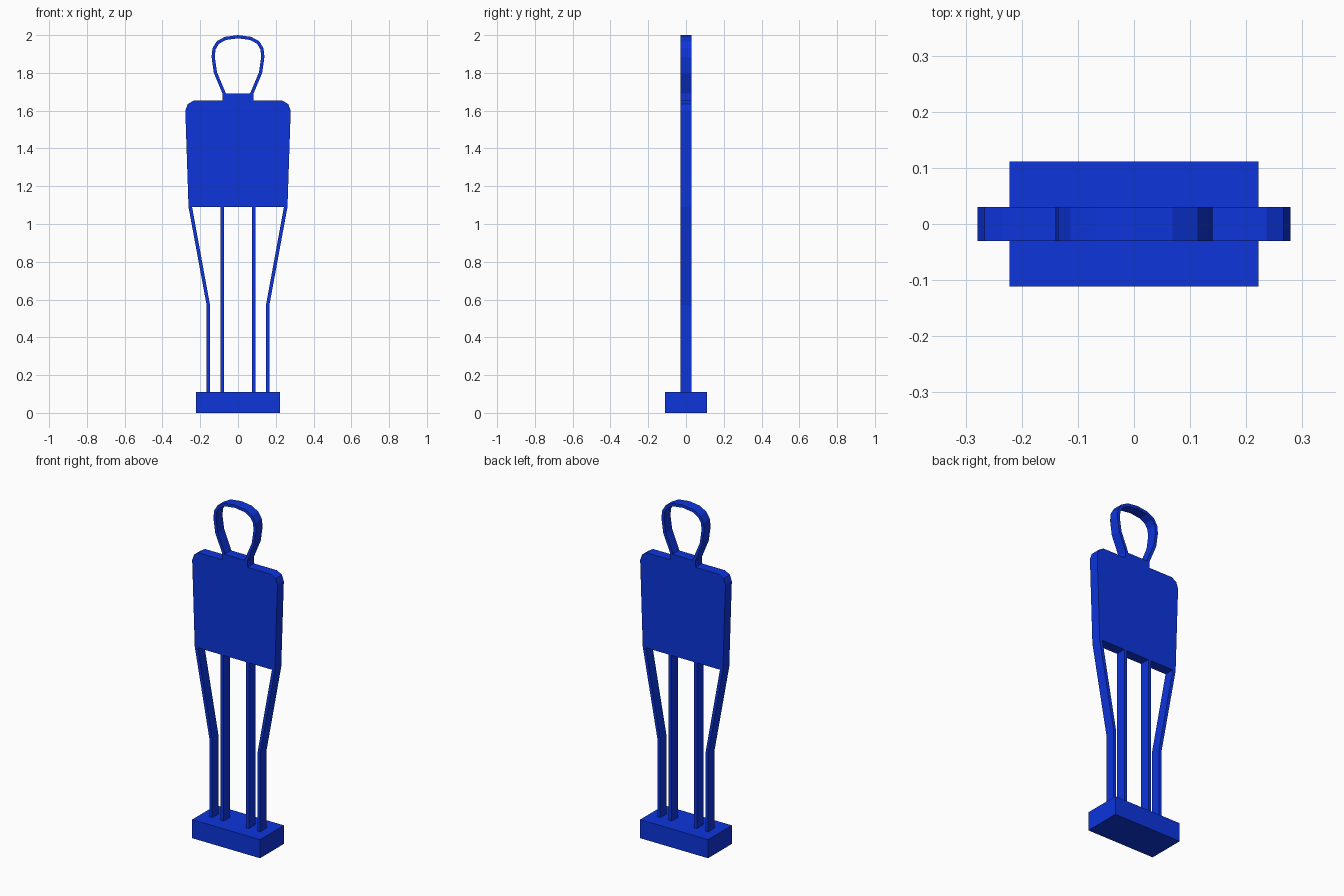
import bpy, bmesh
from mathutils import Vector

if "Cube" in bpy.data.objects:
    bpy.data.objects.remove(bpy.data.objects["Cube"])

blue = bpy.data.materials.new("blue_plastic")
blue.diffuse_color = (0.004, 0.035, 0.72, 1)
blue.use_nodes = True
blue.node_tree.nodes["Principled BSDF"].inputs["Base Color"].default_value = blue.diffuse_color


def prism(name, outline, depth):
    """Extrude an XZ outline along y, centred on y = 0."""
    bm = bmesh.new()
    face = bm.faces.new([bm.verts.new((x, -depth / 2, z)) for x, z in outline])
    ext = bmesh.ops.extrude_face_region(bm, geom=[face])
    moved = [g for g in ext["geom"] if isinstance(g, bmesh.types.BMVert)]
    bmesh.ops.translate(bm, verts=moved, vec=(0, depth, 0))
    bmesh.ops.recalc_face_normals(bm, faces=bm.faces)
    mesh = bpy.data.meshes.new(name)
    bm.to_mesh(mesh)
    bm.free()
    mesh.materials.append(blue)
    obj = bpy.data.objects.new(name, mesh)
    bpy.context.collection.objects.link(obj)
    return obj


def mirrored(half):
    """Complete a right-hand path, listed bottom to top, with its left half."""
    return half + [(-x, z) for x, z in reversed(half) if x > 0]


def inset_path(path, width):
    """Offset an open path to its left with mitred corners."""
    pts = [Vector(p) for p in path]
    normals = []
    for a, b in zip(pts, pts[1:]):
        d = (b - a).normalized()
        normals.append(Vector((-d.y, d.x)))
    result = []
    for i, p in enumerate(pts):
        n0, n1 = normals[max(i - 1, 0)], normals[min(i, len(normals) - 1)]
        result.append(tuple(p + (n0 + n1) * width / (1 + n0.dot(n1))))
    return result


DEPTH = 0.06

# Weighted block base
prism("base", mirrored([(0.222, 0), (0.222, 0.11)]), 0.222)

# Torso panel with clipped shoulders and a short neck
prism("torso", mirrored([
    (0.262, 1.09), (0.279, 1.60), (0.266, 1.635), (0.236, 1.653),
    (0.083, 1.653), (0.083, 1.69)]), DEPTH)

# Open head loop
head = mirrored([(0.08, 1.685), (0.128, 1.80), (0.14, 1.885),
                 (0.135, 1.93), (0.113, 1.967), (0.069, 1.991), (0, 2.0)])
prism("head_loop", head + inset_path(head, 0.017)[::-1], DEPTH)

# Two straight inner legs and two bent outer legs
for side, label in ((1, "right"), (-1, "left")):
    inner = [(0.074, 0.11), (0.092, 0.11), (0.092, 1.095), (0.074, 1.095)]
    outer = [(0.148, 0.11), (0.166, 0.11), (0.166, 0.57), (0.262, 1.09),
             (0.244, 1.095), (0.148, 0.57)]
    prism(label + "_inner_leg", [(side * x, z) for x, z in inner], DEPTH)
    prism(label + "_outer_leg", [(side * x, z) for x, z in outer], DEPTH)
